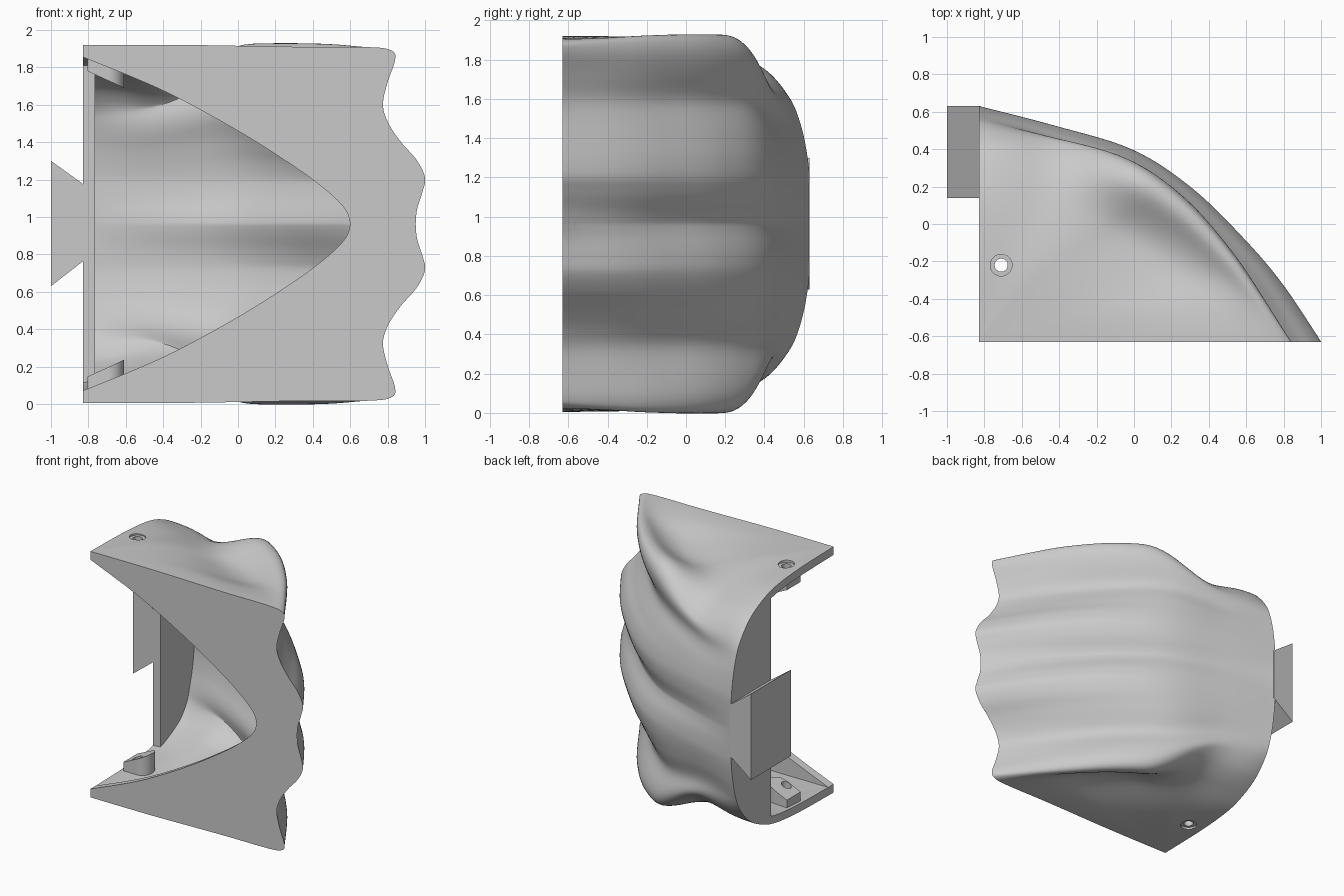
import bpy, bmesh, math
from mathutils import Vector

cube = bpy.data.objects.get("Cube")
if cube:
    bpy.data.objects.remove(cube, do_unlink=True)

GREY = (0.59, 0.59, 0.59, 1)
grey = bpy.data.materials.new("plain grey")
grey.use_nodes = True
grey.diffuse_color = GREY
grey.node_tree.nodes["Principled BSDF"].inputs["Base Color"].default_value = GREY

MID = 0.963              # height of the mirror plane
CX, CY = -0.83, -0.63    # vertical corner the shell fans out from
THICK = 0.065            # wall thickness
N, T = 90, 48            # grid steps: half profile, sweep


def spline(pts, u):
    """Smooth curve through the points, u in 0..1."""
    f = u * (len(pts) - 1)
    i = min(int(f), len(pts) - 2)
    f -= i
    p0, p1, p2, p3 = (Vector(pts[min(max(k, 0), len(pts) - 1)]) for k in range(i - 1, i + 3))
    return p1 + 0.5 * f * (p2 - p0 + f * (2*p0 - 5*p1 + 4*p2 - p3 + f * (3*p1 - p0 - 3*p2 + p3)))


def finish(bm, name):
    bmesh.ops.recalc_face_normals(bm, faces=bm.faces)
    me = bpy.data.meshes.new(name)
    bm.to_mesh(me)
    bm.free()
    me.materials.append(grey)
    ob = bpy.data.objects.new(name, me)
    bpy.context.collection.objects.link(ob)
    return ob


def loft(name, start, end):
    """Closed solid between two outlines with the same number of points."""
    bm = bmesh.new()
    start, end = [[bm.verts.new(p) for p in ring] for ring in (start, end)]
    bm.faces.new(start)
    bm.faces.new(end)
    for i in range(len(start)):
        bm.faces.new((start[i - 1], start[i], end[i], end[i - 1]))
    return finish(bm, name)


def prism(name, pts, offset):
    return loft(name, pts, [Vector(p) + Vector(offset) for p in pts])


def activate(ob):
    bpy.ops.object.select_all(action='DESELECT')
    ob.select_set(True)
    bpy.context.view_layer.objects.active = ob


def drill(ob, x, y, z0, z1, radius):
    bpy.ops.mesh.primitive_cylinder_add(vertices=32, radius=radius, depth=z1 - z0,
                                        location=(x, y, (z0 + z1) / 2))
    cutter = bpy.context.object
    cutter.hide_render = True
    mod = ob.modifiers.new("hole", 'BOOLEAN')
    mod.operation, mod.solver, mod.object = 'DIFFERENCE', 'EXACT', cutter
    activate(ob)
    bpy.ops.object.modifier_apply(modifier=mod.name)
    bpy.data.objects.remove(cutter, do_unlink=True)


# Upper half profiles, from the corner to the mirror plane
FRONT = [(-.83, 1.92), (-.3, 1.92), (.3, 1.91), (.7, 1.908), (.82, 1.89), (.84, 1.84), (.8, 1.72),
         (.775, 1.6), (.805, 1.5), (.872, 1.4), (.955, 1.305), (1, 1.21), (.985, 1.13), (.957, 1.04), (.95, MID)]
SIDE = [(-.63, 1.92), (-.2, 1.91), (.1, 1.88), (.28, 1.82), (.4, 1.75), (.48, 1.67), (.54, 1.585),
        (.575, 1.5), (.6, 1.41), (.615, 1.33), (.625, 1.26), (.63, 1.2), (.63, 1.12), (.63, 1.04), (.63, MID)]
OPENING = [(-.83, 1.855), (-.4, 1.675), (0, 1.46), (.3, 1.27), (.45, 1.16), (.54, 1.08), (.585, 1.02), (.6, MID)]
# Bow of the wall seen from above, from the front plane to the side plane
BOW = [(1, 0), (.89, .24), (.78, .43), (.625, .65), (.45, .815), (.22, .918), (0, 1)]


def bump(v, centre, width):
    return math.exp(-((v - centre) / width) ** 2)


def outer_point(u, t):
    a, za = spline(FRONT, u)
    b, zb = spline(SIDE, u)
    fx, fy = spline(BOW, t)
    arch = math.sin(math.pi * t)
    k = u * (len(FRONT) - 1)
    # waves keep their height, then settle into the side profile
    w = min(max((t - 0.6) / 0.28, 0), 1)
    z = za + (zb - za) * w * w * (3 - 2 * w)
    # raised rim, a hollow beside it and a dip where it meets the side
    z += arch * (0.045 * bump(k, 4.2, 0.9) - 0.1 * arch * bump(k, 2.45, 0.85))
    z -= 0.12 * arch * bump(t, 0.82, 0.1) * bump(k, 4.3, 1.3)
    grow = 1 + arch * (0.12 * t * bump(k, 4.8, 1.5) - 0.02 * bump(k, 7.2, 1) - 0.04 * bump(k, 14, 1.3))
    return Vector((CX + (a - CX) * fx * grow, CY + (b - CY) * fy * grow, z))


def inner_point(u, t):
    """Outer point moved inwards by the wall thickness."""
    d = 0.05
    uc = max(u, 0.03)
    du = outer_point(min(uc + d, 1), t) - outer_point(max(uc - d, 0), t)
    dt = outer_point(uc, min(t + d, 1)) - outer_point(uc, max(t - d, 0))
    n = du.cross(dt).normalized()
    if u == 0:
        n = Vector((0, 0, 1))
    n.x *= min(1, (1 - t) * 4)
    n.y *= min(1, t * 4)
    n.z *= min(1, (1 - u) * 8)
    p = outer_point(u, t) - THICK * n
    p.y += THICK * (1 - spline(BOW, t).y * min(1, u * 4))   # room for the front plate
    return p


def mirrored(p):
    return Vector((p.x, p.y, 2 * MID - p.z))


def opening_point(u, y):
    x, z = spline(OPENING, u)
    return Vector((x, y, z))


# Wavy thin shell with a front plate that has a pointed arch opening
bm = bmesh.new()


def row(make):
    half = [make(i / N) for i in range(N + 1)]
    return [bm.verts.new(p) for p in half + [mirrored(p) for p in reversed(half[:-1])]]


rows = [row(lambda u: outer_point(u, j / T)) for j in range(T, -1, -1)]
rows += [row(lambda u: opening_point(u, y)) for y in (CY, CY + THICK)]
rows += [row(lambda u: inner_point(u, j / T)) for j in range(T + 1)]
for r0, r1 in zip(rows, rows[1:] + rows[:1]):
    for i in range(2 * N):
        bm.faces.new((r0[i], r0[i + 1], r1[i + 1], r1[i]))
bmesh.ops.remove_doubles(bm, verts=bm.verts, dist=1e-5)
bmesh.ops.holes_fill(bm, edges=bm.edges, sides=6)
shell = finish(bm, "wavy_shell")

# Flat side wall closing the rear half of the open side
arc = [spline(SIDE, i / 56) for i in range(57)]
edge = [Vector((CX, y - 0.03, MID + (z - MID) * 0.97)) for y, z in arc if y >= 0.18]
edge = [Vector((CX, 0.14, 1.835))] + edge
prism("side_wall", edge + [mirrored(p) for p in reversed(edge[:-1])], (THICK, 0, 0))

# Dovetail rail on the side wall
rail = [(-.82, .77), (-1, .63), (-1, 1.30), (-.82, 1.17)]
prism("dovetail_rail", [(x, .14, z) for x, z in rail], (0, .49, 0))

# Wedge-shaped screw tabs rising from the shell, and their holes
HX, HY, TAB_Y = -0.71, -0.22, -0.175
outline = [(-.805, TAB_Y - .085), (-.805, TAB_Y + .085)]
outline += [(-.695 + .085 * math.sin(a), TAB_Y + .085 * math.cos(a))
            for a in (math.pi * i / 16 for i in range(17))]
tip = [Vector((x, y, 1.78 - 0.46 * (x + .805))) for x, y in outline]
root = [Vector((x, y, 1.87)) for x, y in outline]
tabs = [loft("upper_screw_tab", tip, root),
        loft("lower_screw_tab", [mirrored(p) for p in tip], [mirrored(p) for p in root])]
for ob in [shell] + tabs:
    drill(ob, HX, HY, -0.2, 2.2, 0.035)
drill(shell, HX, HY, 1.895, 2.1, 0.058)
drill(shell, HX, HY, -0.2, 2 * MID - 1.895, 0.058)

for ob in [shell] + tabs:
    activate(ob)
    bpy.ops.object.shade_smooth_by_angle(angle=math.radians(35))
